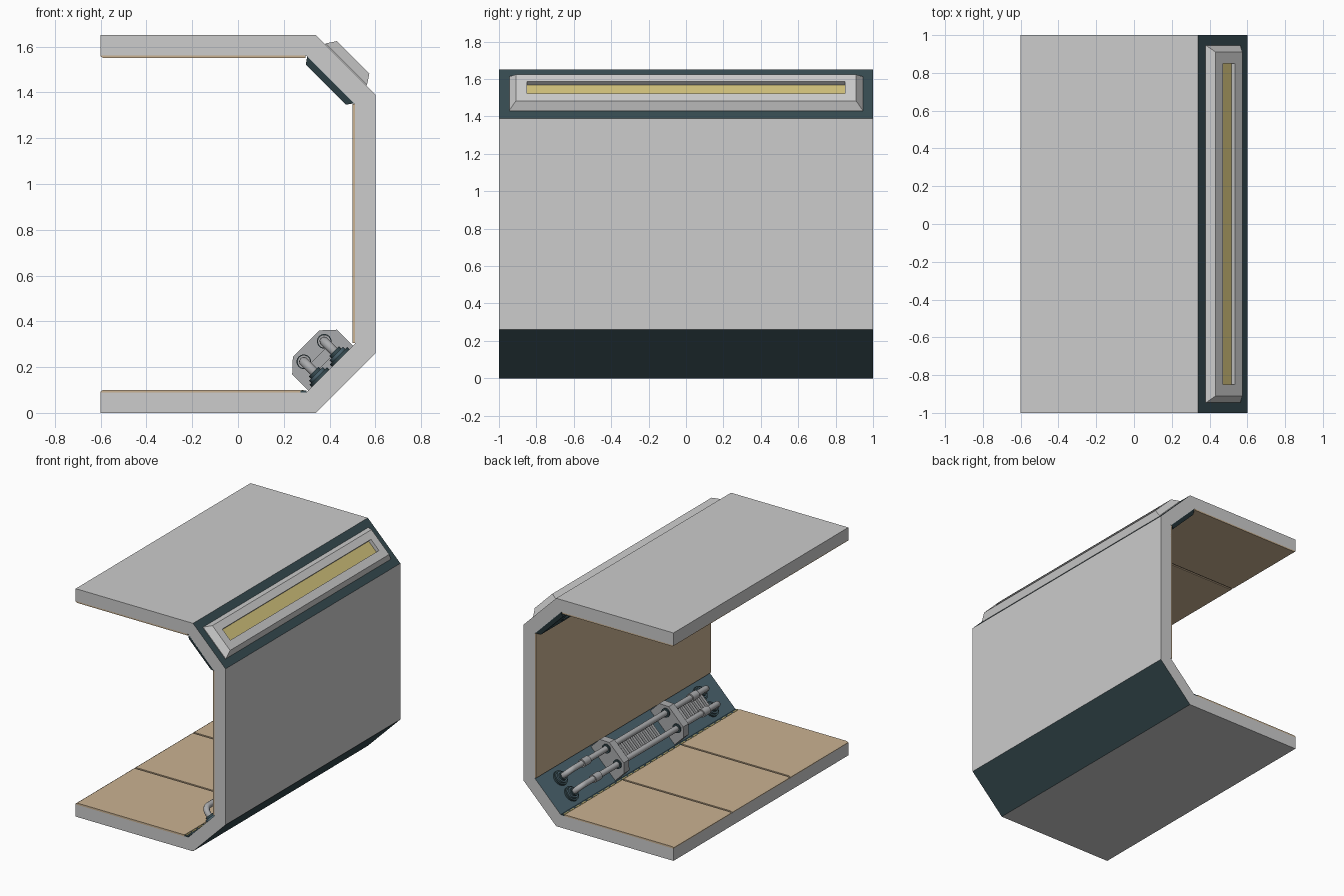
import bpy, bmesh, math
from mathutils import Matrix, Vector

if "Cube" in bpy.data.objects:
    bpy.data.objects.remove(bpy.data.objects["Cube"])


def mat(name, r, g, b):
    lin = lambda c: ((c / 255 + 0.055) / 1.055) ** 2.4 if c > 10 else c / 255 / 12.92
    m = bpy.data.materials.new(name)
    m.diffuse_color = (lin(r), lin(g), lin(b), 1)
    m.use_nodes = True
    m.node_tree.nodes["Principled BSDF"].inputs["Base Color"].default_value = m.diffuse_color
    return m


GREY = mat("pale grey", 204, 204, 204)
MID = mat("mid grey", 170, 171, 173)
TAN = mat("tan", 202, 178, 146)
DARK = mat("dark teal", 54, 75, 81)
TEAL = mat("teal", 76, 101, 112)
YELLOW = mat("soft yellow", 208, 192, 122)
I4 = Matrix.Identity(4)


def frame(x, z, deg):
    """Local frame on a slanted face: X across it, Y along it, Z outward."""
    return Matrix.Translation((x, 0, z)) @ Matrix.Rotation(math.radians(deg), 4, 'Y')


def finish(name, bm, mats, M=I4, smooth=False):
    bmesh.ops.recalc_face_normals(bm, faces=bm.faces)
    me = bpy.data.meshes.new(name)
    bm.to_mesh(me)
    bm.free()
    me.transform(M)
    for m in mats:
        me.materials.append(m)
    ob = bpy.data.objects.new(name, me)
    bpy.context.collection.objects.link(ob)
    if smooth:
        bpy.context.view_layer.objects.active = ob
        bpy.ops.object.select_all(action='DESELECT')
        ob.select_set(True)
        bpy.ops.object.shade_smooth_by_angle(angle=math.radians(40))
    return ob


def prism(name, pts, y0, y1, mats, M=I4, rule=None):
    """Extrude an x-z outline along y."""
    bm = bmesh.new()
    f = bm.faces.new([bm.verts.new((x, y0, z)) for x, z in pts])
    r = bmesh.ops.extrude_face_region(bm, geom=[f])
    vs = [v for v in r['geom'] if isinstance(v, bmesh.types.BMVert)]
    bmesh.ops.translate(bm, verts=vs, vec=(0, y1 - y0, 0))
    bmesh.ops.recalc_face_normals(bm, faces=bm.faces)
    if rule:
        for f in bm.faces:
            f.material_index = rule(f)
    return finish(name, bm, mats, M)


def box(name, x0, x1, y0, y1, z0, z1, m, M=I4):
    return prism(name, [(x0, z0), (x1, z0), (x1, z1), (x0, z1)], y0, y1, [m], M)


def loft(name, rects, mats, M):
    """Stack of rectangles (centre x, half x, half y, z); last one is filled with the last colour."""
    bm = bmesh.new()
    rings = [[bm.verts.new((c + sx * a, sy * b, h)) for sx, sy in ((-1, -1), (1, -1), (1, 1), (-1, 1))]
             for c, a, b, h in rects]
    for p, q in zip(rings, rings[1:]):
        for i in range(4):
            j = (i + 1) % 4
            bm.faces.new((p[i], p[j], q[j], q[i]))
    bm.faces.new(rings[-1]).material_index = len(mats) - 1
    bm.faces.new(rings[0])
    return finish(name, bm, mats, M)


def cyl(name, r, depth, loc, axis, m, M, seg=20):
    bm = bmesh.new()
    bmesh.ops.create_cone(bm, cap_ends=True, segments=seg, radius1=r, radius2=r, depth=depth)
    rot = Matrix.Rotation(math.pi / 2, 4, 'X') if axis == 'Y' else I4
    return finish(name, bm, [m], M @ Matrix.Translation(loc) @ rot, True)


# Shell: C-shaped section, dark outer chamfers, teal inner lower chamfer
outline = [(-.6, 0), (.34, 0), (.6, .26), (.6, 1.39), (.34, 1.65), (-.6, 1.65),
           (-.6, 1.56), (.30, 1.56), (.51, 1.35), (.51, .30), (.30, .09), (-.6, .09)]


def shell_colour(f):
    n = f.normal
    if abs(n.x) > .5 and abs(n.z) > .5:
        if n.x > 0:
            return 1
        return 2 if n.z > 0 else 1
    return 0


prism("shell", outline, -1, 1, [GREY, DARK, TEAL], rule=shell_colour)

# Floor, wall and ceiling lining panels
edges = (-1, -1 / 3, 1 / 3, 1)
for i in range(3):
    a = edges[i] + (.007 if i else 0)
    b = edges[i + 1] - (.007 if i < 2 else 0)
    prism("floor_panel", [(-.6, .088), (.272, .088), (.272, .101), (-.588, .101), (-.6, .094)], a, b, [TAN])
    prism("ceiling_panel", [(-.6, 1.562), (.295, 1.562), (.295, 1.55), (-.588, 1.55), (-.6, 1.556)], a, b, [TAN])
box("floor_seam_base", -.59, .272, -.99, .99, .088, .0925, TAN)
box("ceiling_seam_base", -.59, .29, -.99, .99, 1.5575, 1.562, TAN)
box("wall_panel", .50, .512, -1, 1, .305, 1.35, TAN)

# Floor edge strip with small yellow marks
box("floor_edge_strip", .272, .30, -1, 1, .088, .097, DARK)
for i in range(30):
    y = -.967 + i * 1.934 / 29
    box("edge_mark", .277, .286, y - .024, y + .024, .096, .100, YELLOW)

# Window housing outside, and its dark frame inside
loft("window_housing", [(0, .128, .945, -.005), (0, .128, .945, .004), (0, .10, .91, .047),
                        (-.002, .045, .85, .047), (-.002, .045, .85, .021)],
     [GREY, YELLOW], frame(.47, 1.52, 45))
loft("inner_window_frame", [(0, .147, 1, -.005), (0, .144, 1, .002), (0, .124, .985, .030),
                            (0, .045, .85, .030), (0, .045, .85, .010)],
     [DARK, YELLOW], frame(.405, 1.455, -135))

# Pipe bay on the lower inner chamfer
L = frame(.405, .195, -45)
H, END, R = .103, .80, .021
for y in (-.34, .34):
    prism("pipe_bracket", [(-.138, -.005), (.138, -.005), (.138, .10), (.082, .152), (-.082, .152), (-.138, .10)],
          y - .03, y + .03, [MID], L)


def pipe(u):
    bend = .05
    arc = [(END - bend + bend * math.sin(t), H - bend + bend * math.cos(t))
           for t in [k * math.pi / 12 for k in range(7)]]
    path = [(-END, 0)] + [(-y, h) for y, h in reversed(arc)] + arc + [(END, 0)]
    cu = bpy.data.curves.new("pipe", 'CURVE')
    cu.dimensions = '3D'
    cu.bevel_depth = R
    cu.bevel_resolution = 3
    sp = cu.splines.new('POLY')
    sp.points.add(len(path) - 1)
    for p, (y, h) in zip(sp.points, path):
        p.co = (*(L @ Vector((u, y, h))), 1)
    cu.materials.append(MID)
    ob = bpy.data.objects.new("pipe_curve", cu)
    bpy.context.collection.objects.link(ob)
    me = bpy.data.meshes.new_from_object(ob.evaluated_get(bpy.context.evaluated_depsgraph_get()))
    bpy.data.objects.remove(ob)
    bpy.context.collection.objects.link(bpy.data.objects.new("pipe", me))


for u in (-.063, .063):
    pipe(u)
    for s in (-1, 1):
        # Stepped round flanges, couplings and bracket rings
        cyl("flange_base", .054, .016, (u, s * END, .006), 'Z', DARK, L)
        cyl("flange_ring", .042, .016, (u, s * END, .020), 'Z', TEAL, L)
        cyl("flange_collar", .030, .016, (u, s * END, .034), 'Z', DARK, L)
        cyl("coupling", .029, .07, (u, s * .62, H), 'Y', MID, L)
        for d in (-.034, .034):
            cyl("bracket_ring", .032, .012, (u, s * .34 + d, H), 'Y', DARK, L)

# Ribbed cooling packs between the pipes
for y0, y1 in ((-.18, .26), (-.74, -.40)):
    box("rib_base", -.06, .06, y0, y1, -.004, .035, MID, L)
    n = round((y1 - y0) / .042)
    for i in range(n):
        y = y0 + (i + .5) * (y1 - y0) / n
        cyl_u = [(-.066, .03), (.066, .03), (.066, .065), (.052, .078), (-.052, .078), (-.066, .065)]
        prism("cooling_rib", cyl_u, y - .011, y + .011, [MID], L)
